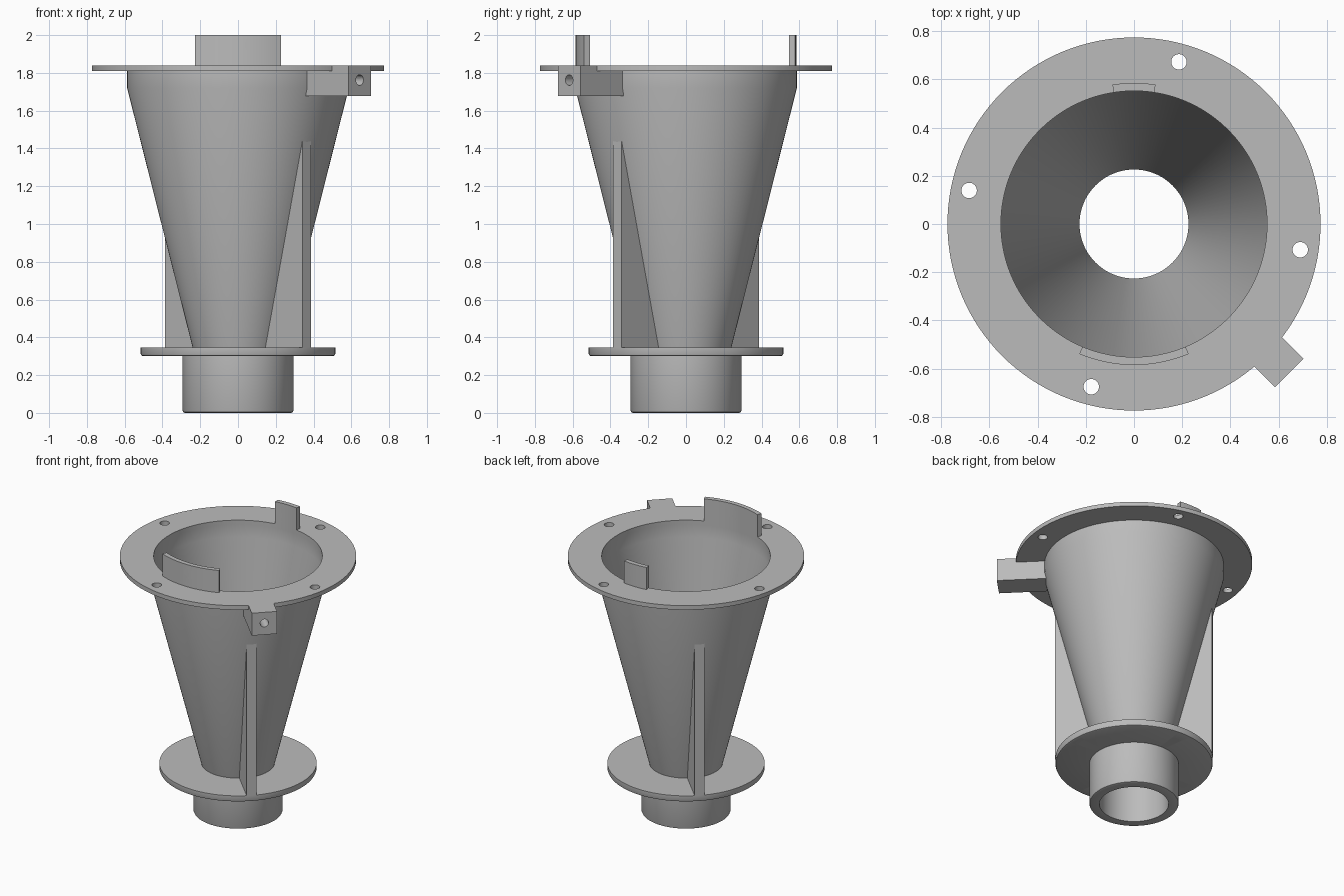
import bpy, bmesh
from math import radians, sin, cos, tau, pi
from mathutils import Matrix, Vector

cube = bpy.data.objects.get("Cube")
if cube:
    bpy.data.objects.remove(cube, do_unlink=True)

grey = bpy.data.materials.new("plain grey")
grey.use_nodes = True
grey.diffuse_color = (0.5, 0.5, 0.5, 1)
grey.node_tree.nodes["Principled BSDF"].inputs["Base Color"].default_value = grey.diffuse_color

BORE, MOUTH, WALL, RIM = 0.226, 0.552, 0.587, 0.774
FOOT = 0.515
FLOOR, LEDGE, TOP = 0.345, 1.81, 1.84


def make_object(name, bm):
    bmesh.ops.recalc_face_normals(bm, faces=bm.faces)
    mesh = bpy.data.meshes.new(name)
    bm.to_mesh(mesh)
    bm.free()
    mesh.materials.append(grey)
    ob = bpy.data.objects.new(name, mesh)
    bpy.context.collection.objects.link(ob)
    return ob


def lathe(name, profile, start=0.0, end=tau, steps=128):
    """Turn a closed (radius, z) profile about z; part turns get end caps."""
    bm = bmesh.new()
    full = end - start > tau - 0.001
    rings = []
    for i in range(steps if full else steps + 1):
        a = start + (end - start) * i / steps
        rings.append([bm.verts.new((r * cos(a), r * sin(a), z)) for r, z in profile])
    n = len(profile)
    for i in range(steps):
        p, q = rings[i], rings[(i + 1) % len(rings)]
        for j in range(n):
            k = (j + 1) % n
            bm.faces.new((p[j], q[j], q[k], p[k]))
    if not full:
        bm.faces.new(rings[0])
        bm.faces.new(rings[-1])
    return make_object(name, bm)


def prism(name, outline, t0, t1, angle):
    """Extrude a (radius, z) outline sideways, then turn it about z."""
    bm = bmesh.new()
    face = bm.faces.new([bm.verts.new((r, t0, z)) for r, z in outline])
    new = bmesh.ops.extrude_face_region(bm, geom=[face])["geom"]
    moved = [v for v in new if isinstance(v, bmesh.types.BMVert)]
    bmesh.ops.translate(bm, verts=moved, vec=(0, t1 - t0, 0))
    bm.transform(Matrix.Rotation(angle, 4, "Z"))
    return make_object(name, bm)


def combine(target, tool, operation):
    mod = target.modifiers.new(operation.lower(), "BOOLEAN")
    mod.operation, mod.solver, mod.object = operation, "EXACT", tool
    bpy.context.view_layer.update()
    bpy.context.view_layer.objects.active = target
    bpy.ops.object.modifier_apply(modifier=mod.name)
    bpy.data.objects.remove(tool, do_unlink=True)


def drill(target, centre, axis, length, r_start, r_end=None):
    bm = bmesh.new()
    bmesh.ops.create_cone(bm, cap_ends=True, segments=32, radius1=r_start,
                          radius2=r_end or r_start, depth=length)
    turn = Vector(axis).to_track_quat("Z", "Y").to_matrix().to_4x4()
    bm.transform(Matrix.Translation(centre) @ turn)
    cutter = make_object("cutter", bm)
    cutter.hide_render = True
    combine(target, cutter, "DIFFERENCE")


def polar(r, degrees, z):
    a = radians(degrees)
    return Vector((r * cos(a), r * sin(a), z))


# Outlet tube with a softened lower edge
outlet_tube = lathe("outlet_tube", [(BORE, 0), (0.281, 0), (0.2895, 0.0035),
                                    (0.293, 0.012), (0.293, 0.3), (BORE, 0.3)])

# Lower flange with four bolt holes
lower_flange = lathe("lower_flange", [(BORE, 0.3), (0.503, 0.3), (0.5115, 0.3035),
                                      (FOOT, 0.312), (FOOT, FLOOR), (BORE, FLOOR)])
for i in range(4):
    drill(lower_flange, polar(0.41, 90 * i, 0.32), (0, 0, 1), 0.2, 0.03)

# Conical wall ending in a short straight collar
funnel_wall = lathe("funnel_wall", [(BORE, FLOOR), (0.24, FLOOR), (WALL, 1.72), (WALL, LEDGE),
                                    (MOUTH, LEDGE), (MOUTH, 1.72), (BORE, 0.43)])

# Upper flange joined with its side lug
upper_flange = lathe("upper_flange", [(MOUTH, LEDGE), (RIM, LEDGE), (RIM, TOP), (MOUTH, TOP)])
lug = prism("lug", [(0.57, 1.678), (0.893, 1.678), (0.893, TOP), (0.57, TOP)],
            -0.066, 0.102, -pi / 4)
combine(upper_flange, lug, "UNION")
for degrees in (74.5, 168.5, 255.3, 351.2):
    drill(upper_flange, polar(0.698, degrees, TOP), (0, 0, 1), 0.2, 0.032)

# Countersunk blind hole in the lug end
out = polar(1, -45, 0)
side = polar(0.018, 45, 1.762)
drill(upper_flange, out * 0.82 + side, out, 0.24, 0.028)
drill(upper_flange, out * 0.885 + side, out, 0.04, 0.024, 0.048)

# Upright curved tabs with cross holes
tabs = []
for name, middle, half in (("front_tab", -90, 22.8), ("back_tab", 90, 8.8)):
    tab = lathe(name, [(MOUTH, TOP), (0.585, TOP), (0.585, 2), (MOUTH, 2)],
                radians(middle - half), radians(middle + half), 16)
    drill(tab, polar(0.57, middle, 1.935), (0, 1, 0), 0.2, 0.033)
    tabs.append(tab)

# Two opposite stiffening ribs, inner edge buried in the wall
rib_outline = [(0.233, FLOOR), (FOOT, FLOOR), (FOOT, 1.455), (0.507, 1.455)]
ribs = [prism(name, rib_outline, -0.033, 0.033, radians(degrees))
        for name, degrees in (("front_rib", -45), ("back_rib", 135))]

# Smooth the turned surfaces, keep edges crisp
for ob in [outlet_tube, lower_flange, funnel_wall, upper_flange, *tabs, *ribs]:
    bpy.ops.object.select_all(action="DESELECT")
    ob.select_set(True)
    bpy.context.view_layer.objects.active = ob
    bpy.ops.object.shade_smooth_by_angle(angle=radians(30))
